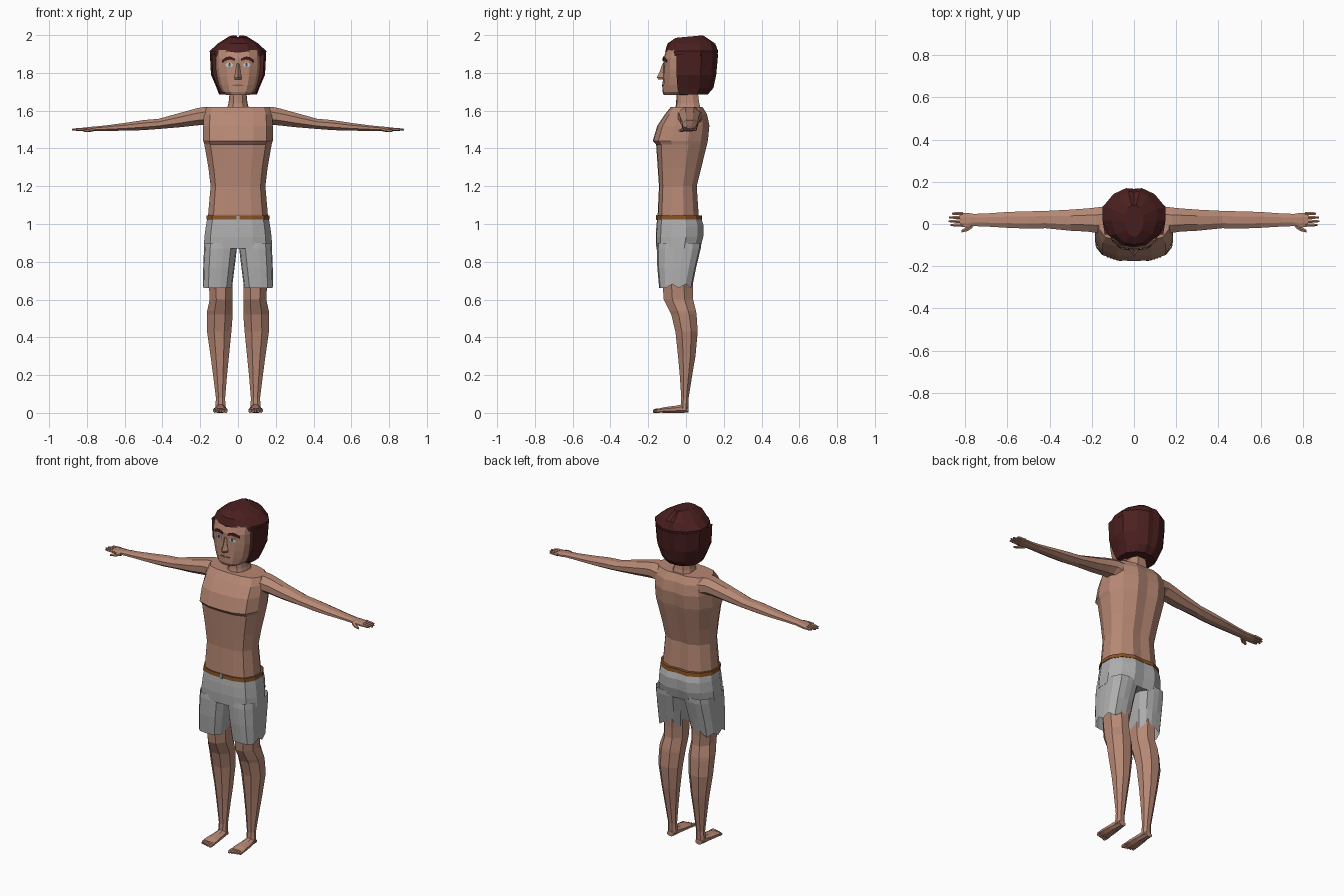
import bpy, bmesh, math
from mathutils import Vector


def material(name, rgb):
    m = bpy.data.materials.new(name)
    m.diffuse_color = (*rgb, 1)
    return m


SKIN = material("skin", (0.47, 0.245, 0.175))
LIP = material("lip", (0.25, 0.10, 0.075))
HAIR = material("dark_red_hair", (0.07, 0.014, 0.014))
CLOTH = material("grey_cloth", (0.42, 0.42, 0.42))
BELT = material("brown_leather", (0.24, 0.085, 0.02))
WHITE = material("eye_white", (0.6, 0.6, 0.6))
IRIS = material("iris", (0.06, 0.09, 0.11))

# Half cross-sections (width, depth), front to back, mirrored into full rings
BODY = [(0, -1), (.45, -.97), (.82, -.8), (1, -.35), (1, .25), (.78, .72), (.38, .97), (0, .92)]
FACE = [(0, -1), (.5, -.92), (.85, -.6), (1, -.1), (1, .5), (.6, 1), (0, 1)]
MOP = [(0, -1), (.4, -.93), (.8, -.6), (1, -.1), (1, .35), (.65, .8), (.25, 1), (0, .97)]
CURTAIN = [(0, -.95), (.5, -.95), (.93, -1), (1, -.4), (.98, .2), (.65, .75), (.25, 1), (0, .97)]


def full(half):
    return half + [(-u, v) for u, v in reversed(half[1:-1])]


def circle(n):
    return [(math.cos(2 * math.pi * (i + .5) / n) / math.cos(math.pi / n),
             math.sin(2 * math.pi * (i + .5) / n) / math.cos(math.pi / n)) for i in range(n)]


def finish(bm, name, mat):
    bmesh.ops.recalc_face_normals(bm, faces=bm.faces)
    me = bpy.data.meshes.new(name)
    bm.to_mesh(me)
    bm.free()
    me.materials.append(mat)
    ob = bpy.data.objects.new(name, me)
    bpy.context.collection.objects.link(ob)
    return ob


def loft(name, rings, mat, caps=(True, True)):
    bm = bmesh.new()
    rows = [[bm.verts.new(p) for p in r] for r in rings]
    n = len(rows[0])
    for a, b in zip(rows, rows[1:]):
        for i in range(n):
            j = (i + 1) % n
            bm.faces.new((a[i], a[j], b[j], b[i]))
    for row, cap in zip((rows[0], rows[-1]), caps):
        if cap:
            bm.faces.new(row)
    return finish(bm, name, mat)


def upright(shape, secs, s=1, tilt=0):
    """Rings around z from (z, x0, x1, y0, y1)."""
    return [[Vector((s * ((a + b) / 2 + u * (b - a) / 2), (c + d) / 2 + v * (d - c) / 2, z + tilt * v))
             for u, v in shape] for z, a, b, c, d in secs]


def sym(half, secs):
    return upright(full(half), [(z, -w, w, c, d) for z, w, c, d in secs])


def along_x(n, secs, s):
    """Rings around x from (x, y0, y1, z0, z1)."""
    return [[Vector((s * x, (a + b) / 2 + u * (b - a) / 2, (c + d) / 2 + v * (d - c) / 2))
             for u, v in circle(n)] for x, a, b, c, d in secs]


def along_y(n, secs, s):
    """Rings around y from (y, x0, x1, z0, z1)."""
    return [[Vector((s * ((a + b) / 2 + u * (b - a) / 2), y, (c + d) / 2 + v * (d - c) / 2))
             for u, v in circle(n)] for y, a, b, c, d in secs]


# Torso and neck
loft("torso", sym(BODY, [
    (.98, .15, -.14, .07), (1.05, .158, -.15, .07), (1.2, .145, -.143, .06), (1.3, .157, -.15, .085),
    (1.42, .178, -.158, .115), (1.44, .184, -.176, .12), (1.52, .184, -.152, .128),
    (1.58, .18, -.112, .115), (1.62, .165, -.08, .09)]), SKIN)
loft("neck", sym(FACE, [(1.6, .062, -.06, .08), (1.64, .05, -.052, .07), (1.72, .042, -.05, .06)]), SKIN)

# Head, with nose and painted face
loft("head", sym(FACE, [
    (1.683, .062, -.118, .02), (1.70, .085, -.125, .04), (1.735, .102, -.124, .06), (1.78, .114, -.122, .06),
    (1.82, .12, -.12, .06), (1.875, .12, -.12, .06), (1.92, .118, -.105, .06)]), SKIN)
loft("nose", upright([(0, -1), (1, .3), (1, 1), (-1, 1), (-1, .3)], [
    (1.765, -.018, .018, -.146, -.11), (1.776, -.02, .02, -.155, -.11),
    (1.80, -.013, .013, -.142, -.11), (1.85, -.01, .01, -.124, -.11)]), SKIN)


def face_y(x):
    u = abs(x) / .12
    for (a, va), (b, vb) in zip(FACE, FACE[1:]):
        if a <= u <= b:
            return -.03 + .09 * (va + (vb - va) * (u - a) / (b - a))
    return -.04


def face_plate(name, columns, mat, lift, s=1):
    """Strip lying on the face, from (x, z_low, z_high) columns."""
    bm = bmesh.new()
    rows = [[bm.verts.new((s * x, face_y(x) - lift, z)) for z in (a, b)] for x, a, b in columns]
    for p, q in zip(rows, rows[1:]):
        bm.faces.new((p[0], q[0], q[1], p[1]))
    ob = finish(bm, name, mat)
    mod = ob.modifiers.new("thickness", "SOLIDIFY")
    mod.thickness = .004
    mod.offset = 0


for s, side in ((1, "left"), (-1, "right")):
    face_plate("eye_" + side, [(.027, 1.84, 1.844), (.038, 1.83, 1.854), (.052, 1.83, 1.854),
                               (.06, 1.834, 1.85), (.065, 1.842, 1.846)], WHITE, .002, s)
    face_plate("iris_" + side, [(.039, 1.836, 1.848), (.045, 1.833, 1.852), (.051, 1.836, 1.848)], IRIS, .004, s)
    face_plate("eyebrow_" + side, [(.016, 1.864, 1.876), (.04, 1.87, 1.886), (.06, 1.868, 1.885),
                                   (.083, 1.855, 1.868)], HAIR, .004, s)
face_plate("mouth", [(-.032, 1.733, 1.735), (-.012, 1.73, 1.739), (0, 1.729, 1.737),
                     (.012, 1.73, 1.739), (.032, 1.733, 1.735)], LIP, .005)

# Hair: a faceted cap with a centre parting, and a lower mass behind the face
cap = sym(MOP, [(1.89, .148, -.108, .165), (1.915, .15, -.11, .17), (1.955, .108, -.098, .155),
                (1.992, .045, -.06, .09)])
for p in cap[-1]:
    p.z += .007 * (p.y - .015) / .075 - (.012 if abs(p.x) < .001 else 0)
loft("hair_cap", cap, HAIR)
loft("hair_back", sym(CURTAIN, [
    (1.685, .1, -.035, .115), (1.72, .113, -.045, .145), (1.79, .143, -.05, .16),
    (1.9, .149, -.05, .17)]), HAIR)

# Shorts: seat, belt and buckle
loft("shorts_seat", sym(BODY, [
    (.87, .181, -.157, .078), (.93, .178, -.16, .095), (.99, .17, -.157, .097),
    (1.03, .163, -.152, .085)]), CLOTH)
loft("belt", sym(BODY, [(1.024, .168, -.157, .089), (1.046, .166, -.156, .087)]), BELT)
loft("buckle", sym([(0, -1), (1, -1), (1, 1), (0, 1)],
                   [(1.022, .008, -.16, -.15), (1.048, .008, -.16, -.15)]), CLOTH)

for s, side in ((1, "left"), (-1, "right")):
    # Shorts leg with a torn hem towards the back
    rings = upright(circle(16), [
        (.9, .004, .178, -.152, .08), (.87, .006, .180, -.155, .078), (.77, .018, .184, -.152, .054),
        (.66, .032, .186, -.142, .032)], s)
    # Square the tube sections off slightly so the cloth hangs flat
    for r in rings:
        c = sum(r, Vector()) / len(r)
        for p in r:
            d = p - c
            if abs(d.x) > .04 and abs(d.y) > .04:
                p.x, p.y = c.x + d.x * 1.1, c.y + d.y * 1.1
    for i, p in enumerate(rings[-1]):
        if i % 2 and p.y > -.08:
            p.z += .022
    loft("shorts_leg_" + side, rings, CLOTH, (False, False))

    # Leg
    loft("leg_" + side, upright(circle(8), [
        (.8, .03, .16, -.125, .04), (.66, .03, .153, -.122, .036), (.6, .03, .15, -.118, .038),
        (.54, .028, .163, -.088, .053), (.52, .028, .164, -.078, .056), (.43, .035, .164, -.056, .062),
        (.3, .048, .145, -.042, .05), (.2, .058, .132, -.033, .033), (.08, .068, .117, -.025, .014),
        (.015, .066, .12, -.03, .012)], s), SKIN)

    # Foot and toes
    loft("foot_" + side, along_y(8, [
        (.014, .072, .114, .002, .03), (-.02, .066, .119, 0, .045), (-.06, .062, .124, 0, .037),
        (-.11, .057, .13, 0, .031), (-.148, .056, .132, .002, .022)], s), SKIN)
    for i in range(5):
        x, w, tip = .064 + i * .015, .009 - i * .0007, -.176 + i * .004
        loft(f"toe_{side}_{i + 1}", along_y(6, [
            (-.14, x - w, x + w, .002, .022), (tip + .008, x - w, x + w, .001, .02),
            (tip, x - w * .6, x + w * .6, .003, .012)], s), SKIN)

    # Arm running into the palm
    loft("arm_" + side, along_x(8, [
        (.13, -.045, .085, 1.51, 1.62), (.18, -.042, .078, 1.525, 1.62), (.22, -.036, .074, 1.522, 1.612),
        (.3, -.032, .068, 1.513, 1.59), (.42, -.02, .062, 1.503, 1.557), (.5, -.022, .06, 1.497, 1.55),
        (.6, -.018, .057, 1.494, 1.535), (.7, -.012, .05, 1.493, 1.522), (.76, -.01, .048, 1.492, 1.516),
        (.785, -.018, .052, 1.49, 1.514), (.825, -.012, .054, 1.493, 1.509)], s), SKIN)

    # Fingers and thumb
    for i, (y, tip) in enumerate([(-.005, .87), (.013, .88), (.031, .877), (.049, .862)]):
        loft(f"finger_{side}_{i + 1}", along_x(6, [
            (.81, y - .008, y + .008, 1.493, 1.509), (.85, y - .007, y + .007, 1.494, 1.507),
            (tip, y - .004, y + .004, 1.496, 1.503)], s), SKIN)
    loft("thumb_" + side, along_x(6, [
        (.765, -.018, .008, 1.492, 1.512), (.79, -.034, -.012, 1.488, 1.504),
        (.818, -.04, -.028, 1.487, 1.498)], s), SKIN)
